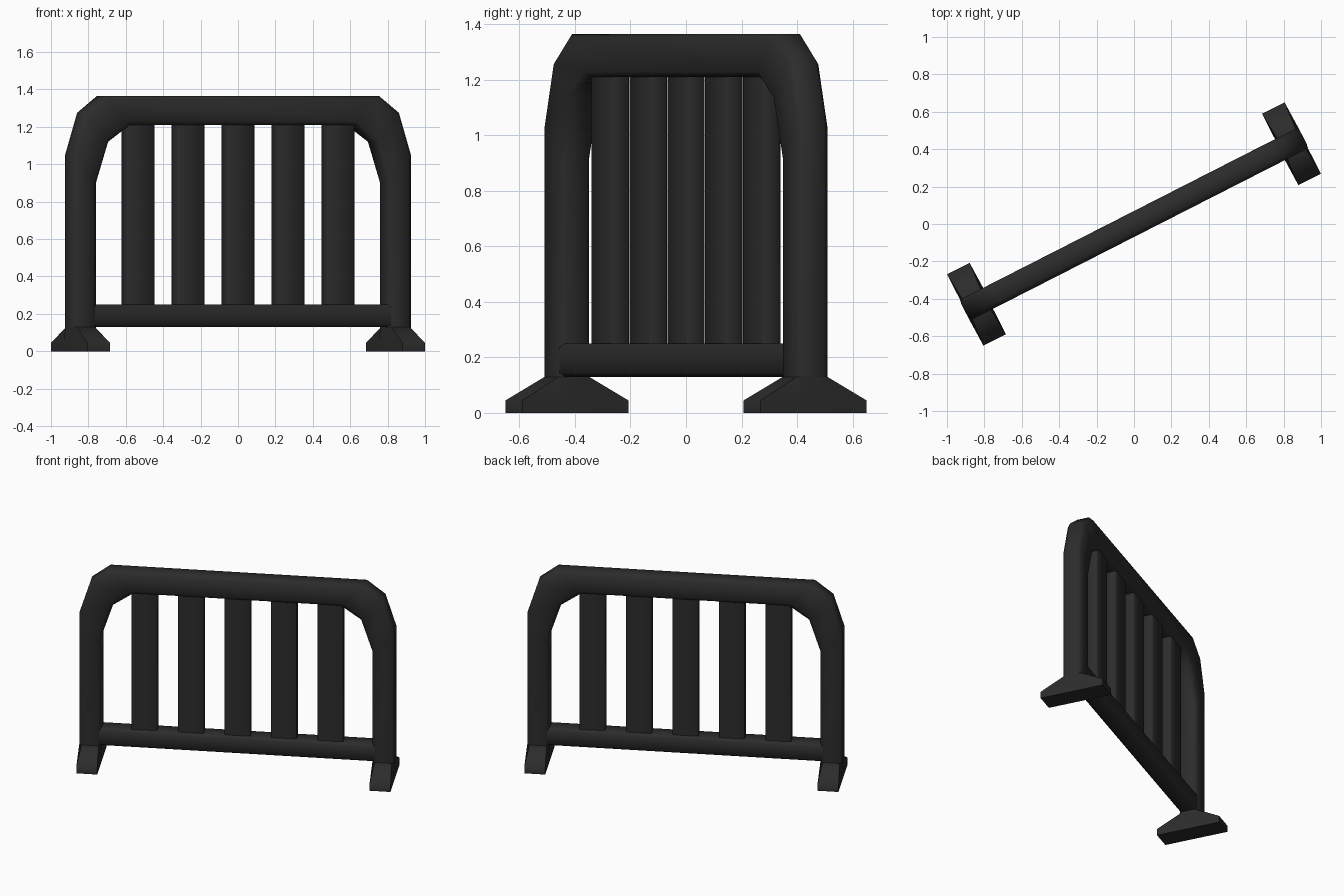
import bpy, bmesh
from math import radians
from mathutils import Matrix, Vector

if "Cube" in bpy.data.objects:
    bpy.data.objects.remove(bpy.data.objects["Cube"])

ROT = Matrix.Rotation(radians(27), 4, 'Z')   # the barrier stands diagonally
DARK = bpy.data.materials.new("dark_plastic")
DARK.diffuse_color = (0.025, 0.025, 0.025, 1)
DARK.use_nodes = True
DARK.node_tree.nodes["Principled BSDF"].inputs["Base Color"].default_value = DARK.diffuse_color


def loft(name, rings, smooth=80):
    """Skin a list of equal-sized vertex rings and cap both ends."""
    bm = bmesh.new()
    loops = [[bm.verts.new(ROT @ Vector(p)) for p in r] for r in rings]
    n = len(loops[0])
    for a, b in zip(loops, loops[1:]):
        for i in range(n):
            j = (i + 1) % n
            bm.faces.new((a[i], a[j], b[j], b[i]))
    bm.faces.new(loops[0][::-1])
    bm.faces.new(loops[-1])
    bmesh.ops.recalc_face_normals(bm, faces=bm.faces)
    me = bpy.data.meshes.new(name)
    bm.to_mesh(me)
    bm.free()
    me.materials.append(DARK)
    ob = bpy.data.objects.new(name, me)
    bpy.context.collection.objects.link(ob)
    bpy.ops.object.select_all(action='DESELECT')
    ob.select_set(True)
    bpy.context.view_layer.objects.active = ob
    bpy.ops.object.shade_smooth_by_angle(angle=radians(smooth))
    return ob


def octagon(a, a1, b, b1):
    """Octagon with flats at +-a and +-b, corners cut back to a1 and b1."""
    return [(a, b1), (a1, b), (-a1, b), (-a, b1),
            (-a, -b1), (-a1, -b), (a1, -b), (a, -b1)]


# Bent tube frame: outer and inner (u, z) edge at each bend, mirrored
SECTION = octagon(1, 0.76, 0.062, 0.04)
half = [((1.017, 0.13), (0.873, 0.13)),
        ((1.017, 1.05), (0.873, 0.90)),
        ((0.945, 1.275), (0.800, 1.12)),
        ((0.826, 1.365), (0.670, 1.21))]
stations = half + [tuple((-u, z) for u, z in s) for s in reversed(half)]
rings = []
for o, i in stations:
    o, i = Vector(o), Vector(i)
    mid, d = (o + i) / 2, (o - i) / 2
    ring = []
    for t, v in SECTION:
        p = mid + d * t
        ring.append((p.x, v, p.y))
    rings.append(ring)
loft("tube_frame", rings)

# Feet flaring from the tube section to a flat rectangular base
top = octagon(0.072, 0.055, 0.062, 0.04)
base = octagon(0.0675, 0.0675, 0.214, 0.06)
for side, cx in (("left", -0.945), ("right", 0.945)):
    loft(side + "_foot", [[(cx + u, v, z) for u, v in sec]
                          for sec, z in ((top, 0.13), (base, 0.045), (base, 0))])

# Bottom rail, nearly as thick as the tube
rail = octagon(0.059, 0.044, 0.06, 0.045)
loft("bottom_rail", [[(u, v, 0.19 + z) for v, z in rail] for u in (-0.91, 0.91)])

# Vertical slats with lightly cut corners
slat = octagon(0.083, 0.076, 0.037, 0.03)
for k in range(5):
    u = (k - 2) * 0.3
    loft(f"slat_{k + 1}", [[(u + x, y, z) for x, y in slat] for z in (0.2, 1.26)])
